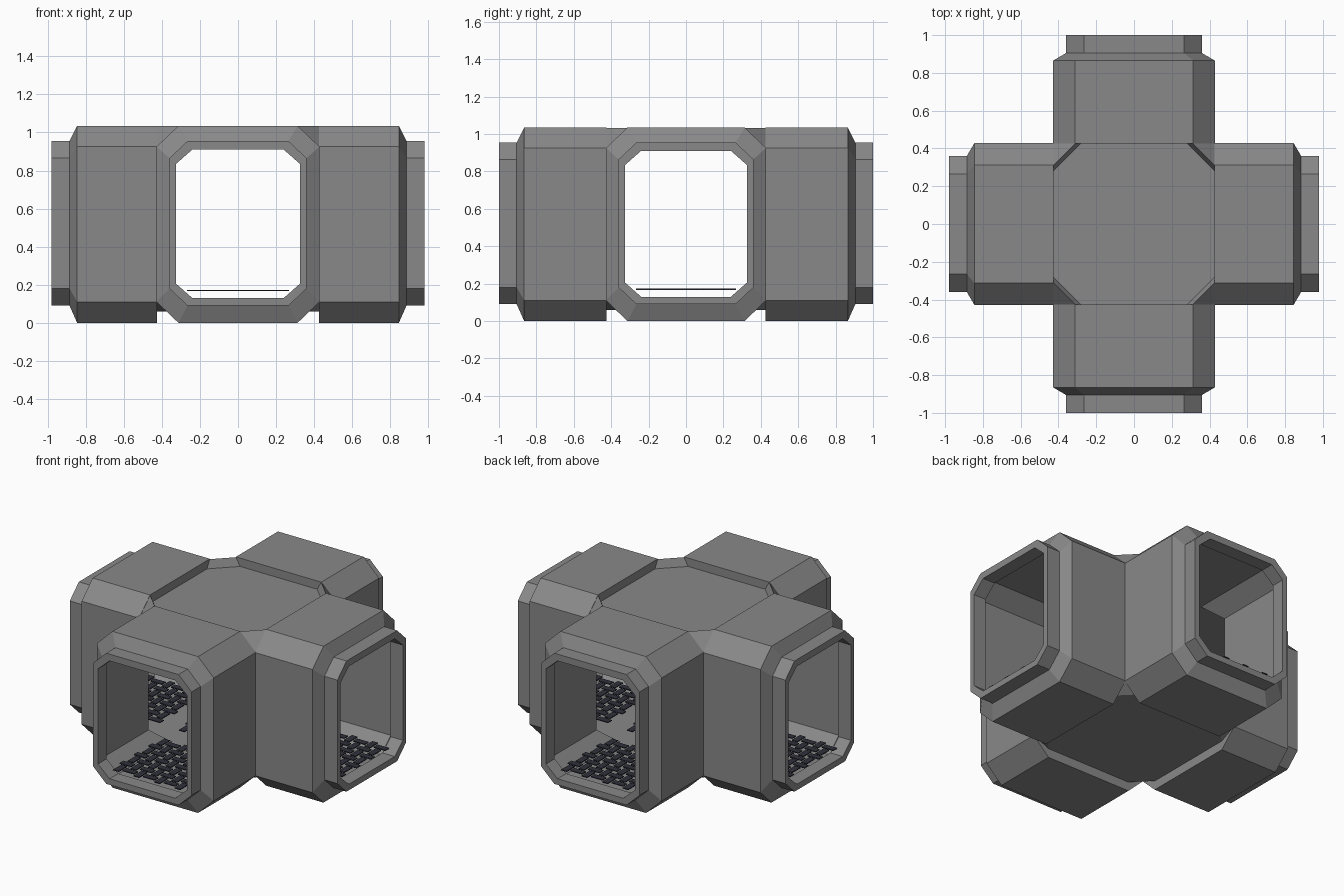
import bpy, bmesh
from math import pi
from mathutils import Matrix

if "Cube" in bpy.data.objects:
    bpy.data.objects.remove(bpy.data.objects["Cube"])

HUB = 0.425   # half width of the central hub
ARMS = {"front": (0, 1.0), "right": (pi / 2, 0.98), "back": (pi, 1.0), "left": (-pi / 2, 0.98)}


def material(name, r, g, b):
    mat = bpy.data.materials.new(name)
    mat.diffuse_color = (r, g, b, 1)
    mat.use_nodes = True
    mat.node_tree.nodes["Principled BSDF"].inputs["Base Color"].default_value = mat.diffuse_color
    return mat


SHELL = material("dark_shell", 0.25, 0.25, 0.25)
GRATE = material("dark_grate", 0.03, 0.03, 0.045)


def make_object(name, bm, mat=SHELL):
    bmesh.ops.recalc_face_normals(bm, faces=bm.faces)
    mesh = bpy.data.meshes.new(name)
    bm.to_mesh(mesh)
    bm.free()
    mesh.materials.append(mat)
    ob = bpy.data.objects.new(name, mesh)
    bpy.context.collection.objects.link(ob)
    return ob


def hull(name, points):
    bm = bmesh.new()
    for p in points:
        bm.verts.new(p)
    bmesh.ops.convex_hull(bm, input=bm.verts)
    bmesh.ops.dissolve_limit(bm, angle_limit=0.01, verts=bm.verts, edges=bm.edges)
    return make_object(name, bm)


def octagon(bm, y, hw, z0, z1, cx, cz):
    """Chamfered rectangle in the xz plane at depth y."""
    right = [(hw - cx, z0), (hw, z0 + cz), (hw, z1 - cz), (hw - cx, z1)]
    pts = right + [(-x, z) for x, z in reversed(right)]
    return [bm.verts.new((x, y, z)) for x, z in pts]


def bridge(bm, a, b):
    for i in range(len(a)):
        j = (i + 1) % len(a)
        bm.faces.new((a[i], a[j], b[j], b[i]))


OUTER = (0.428, 0.0, 1.035, 0.115, 0.11)
LIP = (0.36, 0.09, 0.955, 0.095, 0.09)
BORE = (0.325, 0.13, 0.91, 0.085, 0.075)    # opening inside the lip
INNER = (0.385, 0.09, 0.95, 0.10, 0.09)     # wider passage behind it


def corridor_arm(name, angle, length):
    bm = bmesh.new()
    rings = [octagon(bm, -y, *p) for y, p in (
        (HUB, OUTER), (length - 0.135, OUTER), (length - 0.095, LIP),
        (length, LIP), (length, BORE), (length - 0.09, BORE),
        (length - 0.13, INNER), (HUB, INNER))]
    for i in range(len(rings)):
        bridge(bm, rings[i], rings[(i + 1) % len(rings)])
    bm.transform(Matrix.Rotation(angle, 4, 'Z'))
    return make_object(name, bm)


def tunnel_cutter(name, angle):
    bm = bmesh.new()
    a, b = octagon(bm, -0.7, *INNER), octagon(bm, 0.7, *INNER)
    bridge(bm, a, b)
    bm.faces.new(a)
    bm.faces.new(b)
    bm.transform(Matrix.Rotation(angle, 4, 'Z'))
    ob = make_object(name, bm)
    ob.hide_render = True
    return ob


# Central hub: recessed octagonal top and bottom, square at mid height
CUT = 0.312
hub_points = []
for sx in (-1, 1):
    for sy in (-1, 1):
        for z_plate, z_corner in ((0.06, 0.11), (0.98, 0.925)):
            hub_points += [(sx * x, sy * y, z) for x, y, z in (
                (HUB, CUT, z_plate), (CUT, HUB, z_plate), (HUB, HUB, z_corner))]
        # Raised gusset closing each corner of the top recess
        hull("corner_gusset", [(sx * x, sy * y, z) for x, y, z in (
            (HUB, CUT, 1.033), (CUT, HUB, 1.033), (HUB, HUB, 0.925),
            (HUB, CUT - 0.03, 0.98), (CUT - 0.03, HUB, 0.98))])
hub = hull("central_hub", hub_points)

# Hollow the hub with two crossing tunnels
for i in range(2):
    cutter = tunnel_cutter("tunnel_cutter", i * pi / 2)
    mod = hub.modifiers.new("tunnel", 'BOOLEAN')
    mod.operation, mod.solver, mod.object = 'DIFFERENCE', 'EXACT', cutter
    bpy.context.view_layer.objects.active = hub
    bpy.ops.object.modifier_apply(modifier=mod.name)
    bpy.data.objects.remove(cutter)


def floor_grate(name, angle, y0, rows, cols=7, pitch=0.075):
    """Woven plate of short bars in alternating directions."""
    bm = bmesh.new()
    for i in range(cols):
        for j in range(rows):
            size = (0.085, 0.04) if (i + j) % 2 else (0.04, 0.085)
            pos = ((i - (cols - 1) / 2) * pitch, y0 + (j + 0.5) * pitch, 0.17)
            bmesh.ops.create_cube(bm, size=1, matrix=Matrix.Translation(pos)
                                  @ Matrix.Diagonal((*size, 0.006, 1)))
    bm.transform(Matrix.Rotation(angle, 4, 'Z'))
    make_object(name, bm, GRATE)


# Four arms with their floor grates
for side, (angle, length) in ARMS.items():
    corridor_arm("corridor_arm_" + side, angle, length)
    floor_grate("floor_grate_" + side, angle, -length + 0.05, 7)
floor_grate("floor_grate_centre", 0, -0.2625, 7)
